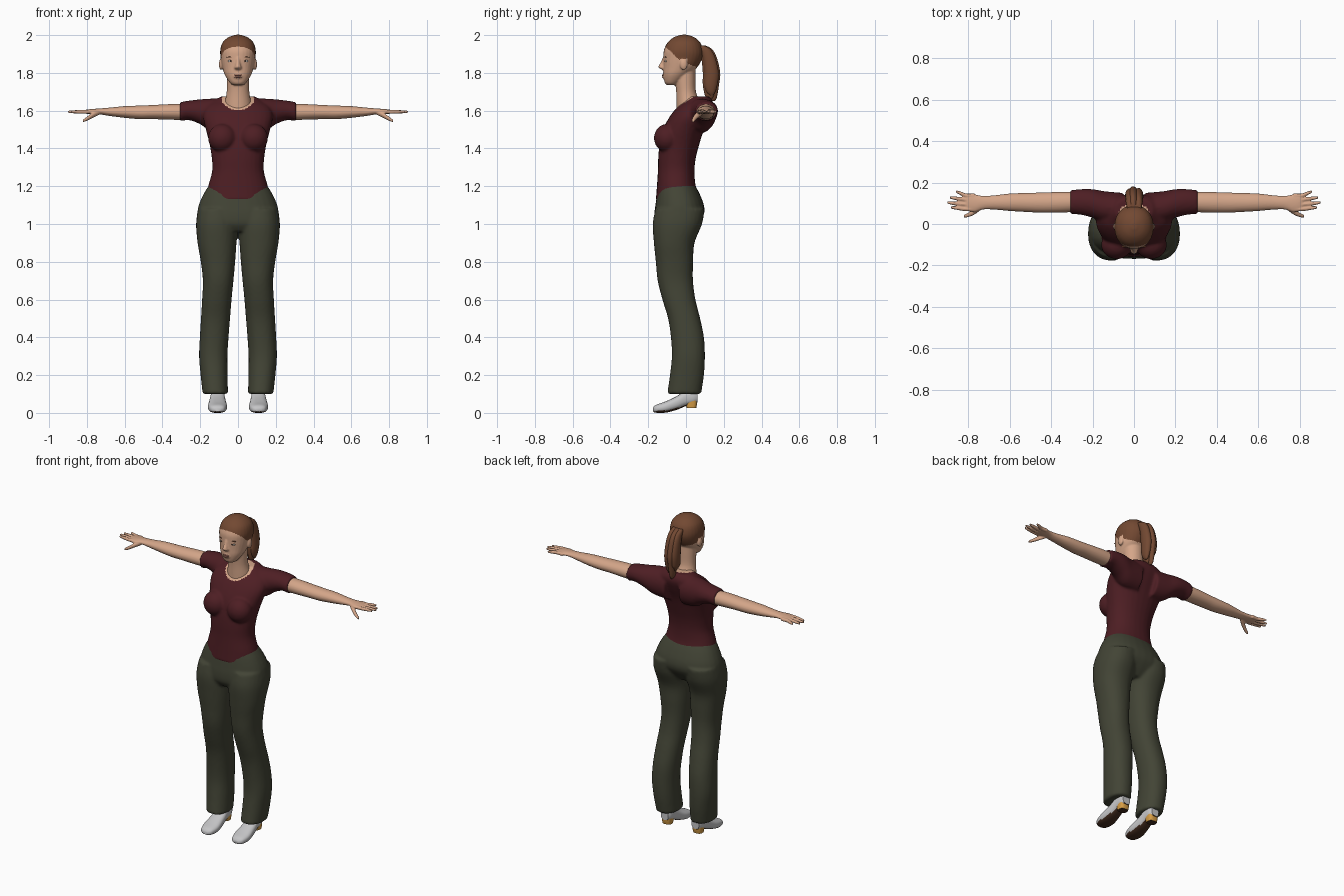
import bpy, bmesh, math
from mathutils import Vector, Matrix

cube = bpy.data.objects.get("Cube")
if cube:
    bpy.data.objects.remove(cube, do_unlink=True)


def material(name, r, g, b):
    m = bpy.data.materials.new(name)
    m.use_nodes = True
    m.diffuse_color = (r, g, b, 1)
    bsdf = m.node_tree.nodes["Principled BSDF"]
    bsdf.inputs["Base Color"].default_value = (r, g, b, 1)
    bsdf.inputs["Roughness"].default_value = 0.8
    return m


SKIN = material("skin", 0.66, 0.38, 0.25)
HAIR = material("brown hair", 0.17, 0.066, 0.032)
SHIRT = material("maroon cloth", 0.075, 0.013, 0.017)
OLIVE = material("olive cloth", 0.055, 0.058, 0.036)
SHOE = material("pale grey leather", 0.56, 0.56, 0.57)
HEEL = material("tan heel", 0.68, 0.34, 0.06)
SOLE = material("dark brown sole", 0.06, 0.026, 0.014)
EYE = material("eye white", 0.5, 0.46, 0.42)
DARK = material("dark iris", 0.04, 0.025, 0.02)
LIP = material("lips", 0.42, 0.17, 0.13)


def smooth_rows(rows, steps=5):
    """Catmull-Rom resampling of the section table."""
    out = []
    for i in range(len(rows) - 1):
        p = [Vector(rows[max(0, min(len(rows) - 1, i + k))]) for k in (-1, 0, 1, 2)]
        for s in range(steps):
            t = s / steps
            out.append(0.5 * (2 * p[1] + (p[2] - p[0]) * t
                              + (2 * p[0] - 5 * p[1] + 4 * p[2] - p[3]) * t * t
                              + (3 * p[1] - p[0] - 3 * p[2] + p[3]) * t ** 3))
    return out + [Vector(rows[-1])]


def loft(bm, axis, rows, mirror=False, power=2.0, sides=28):
    """Rows are (position on axis, low a, high a, low b, high b)."""
    for sign in ((1, -1) if mirror else (1,)):
        rings = []
        for t, a0, a1, b0, b1 in smooth_rows(rows):
            ring = []
            for k in range(sides):
                c, s = math.cos(math.tau * k / sides), math.sin(math.tau * k / sides)
                a = (a0 + a1) / 2 + (a1 - a0) / 2 * math.copysign(abs(c) ** (2 / power), c)
                b = (b0 + b1) / 2 + (b1 - b0) / 2 * math.copysign(abs(s) ** (2 / power), s)
                x, y, z = {"x": (t, a, b), "y": (a, t, b), "z": (a, b, t)}[axis]
                ring.append(bm.verts.new((x * sign, y, z)))
            rings.append(ring)
        for lo, hi in zip(rings, rings[1:]):
            for k in range(sides):
                n = (k + 1) % sides
                bm.faces.new((lo[k], lo[n], hi[n], hi[k]))
        bm.faces.new(rings[0])
        bm.faces.new(rings[-1])


def column(bm, rows, **kw):
    """Upright centred loft; rows are (z, half width, front y, back y)."""
    loft(bm, "z", [(z, -h, h, y0, y1) for z, h, y0, y1 in rows], **kw)


def ball(bm, centre, size, mirror=False):
    for sign in ((1, -1) if mirror else (1,)):
        spot = Vector((centre[0] * sign, centre[1], centre[2]))
        bmesh.ops.create_uvsphere(bm, u_segments=20, v_segments=12, radius=1,
                                  matrix=Matrix.Translation(spot) @ Matrix.Diagonal((*size, 1)))


def finish(name, bm, mats, voxel=0, relax=3, rule=None):
    """Make the object, fuse overlapping volumes, colour faces by rule."""
    bmesh.ops.recalc_face_normals(bm, faces=bm.faces)
    mesh = bpy.data.meshes.new(name)
    bm.to_mesh(mesh)
    bm.free()
    obj = bpy.data.objects.new(name, mesh)
    bpy.context.collection.objects.link(obj)
    if voxel:
        rem = obj.modifiers.new("fuse", "REMESH")
        rem.mode, rem.voxel_size = "VOXEL", voxel
        smo = obj.modifiers.new("relax", "SMOOTH")
        smo.factor, smo.iterations = 0.5, relax
        graph = bpy.context.evaluated_depsgraph_get()
        mesh = bpy.data.meshes.new_from_object(obj.evaluated_get(graph))
        obj.modifiers.clear()
        obj.data = mesh
        mesh.name = name
    mesh.materials.clear()
    for m in mats:
        mesh.materials.append(m)
    mesh.shade_smooth()
    mesh.set_sharp_from_angle(angle=math.radians(50))
    for f in mesh.polygons:
        f.material_index = rule(f.center, f.normal) if rule else 0
    return obj


# Trousers: hips and two legs fused
bm = bmesh.new()
column(bm, [(.96, .13, -.14, .03), (1.0, .205, -.165, .065), (1.05, .215, -.168, .095),
            (1.1, .208, -.162, .095), (1.16, .182, -.153, .072), (1.21, .15, -.143, .045)], power=2.3)
loft(bm, "z", [(.1, .053, .187, -.1, .08), (.2, .055, .198, -.085, .095), (.3, .056, .206, -.075, .1),
               (.4, .05, .202, -.08, .095), (.5, .042, .196, -.095, .075), (.6, .034, .19, -.125, .05),
               (.7, .024, .186, -.15, .037), (.8, .015, .197, -.16, .038), (.9, .008, .214, -.17, .045),
               (1.0, .002, .222, -.176, .085), (1.08, .004, .212, -.162, .098)], mirror=True, power=2.2)
finish("trousers", bm, [OLIVE], voxel=.009)

# Shirt: torso, bust and short sleeves fused, with scooped neckline and uneven hem
bm = bmesh.new()
column(bm, [(1.125, .174, -.16, .08), (1.2, .158, -.154, .052), (1.28, .137, -.149, .045),
            (1.35, .139, -.147, .052), (1.42, .15, -.14, .07), (1.5, .17, -.122, .095),
            (1.57, .185, -.085, .125), (1.62, .17, -.045, .142), (1.65, .13, -.01, .14),
            (1.675, .09, .015, .125)], power=2.2)
ball(bm, (.083, -.1, 1.455), (.076, .07, .075), mirror=True)
loft(bm, "x", [(.05, .0, .15, 1.48, 1.665), (.14, .005, .158, 1.49, 1.664), (.2, .03, .168, 1.528, 1.66),
               (.26, .045, .168, 1.55, 1.653), (.308, .048, .163, 1.543, 1.645)], mirror=True)


def shirt_rule(c, n):
    if c.z > 1.6 and (c.x / .085) ** 2 + ((c.y - .02) / .08) ** 2 < 1:
        return 1
    front_notch = abs(c.x) > .11 and c.y < .02 and c.z < 1.175
    back_notch = abs(c.x) < .05 and c.y > 0 and c.z < 1.16
    return 2 if front_notch or back_notch else 0


finish("shirt", bm, [SHIRT, SKIN, OLIVE], voxel=.008, rule=shirt_rule)

# Arms with palms, fingers and thumbs
bm = bmesh.new()
loft(bm, "x", [(.27, .06, .155, 1.55, 1.635), (.35, .055, .155, 1.552, 1.635), (.45, .055, .152, 1.555, 1.63),
               (.52, .058, .15, 1.555, 1.627), (.6, .063, .147, 1.562, 1.624), (.68, .07, .138, 1.572, 1.616),
               (.73, .07, .136, 1.58, 1.612), (.77, .058, .143, 1.582, 1.609), (.8, .062, .146, 1.583, 1.606),
               (.815, .072, .14, 1.588, 1.602)], mirror=True)
for root, tip, reach in ((.072, .08, .885), (.094, .103, .9), (.117, .128, .89), (.137, .157, .86)):
    path = [(.77, root, .011), (.81, root, .0105), ((.81 + reach) / 2, (root + tip) / 2, .0095), (reach, tip, .006)]
    loft(bm, "x", [(x, y - r, y + r, 1.594 - r, 1.594 + r) for x, y, r in path], mirror=True, sides=12)
thumb = [(.735, .085, 1.592, .014), (.77, .06, 1.575, .014), (.8, .044, 1.557, .011), (.822, .038, 1.545, .007)]
loft(bm, "x", [(x, y - r, y + r, z - r, z + r) for x, y, z, r in thumb], mirror=True, sides=12)
finish("arms", bm, [SKIN], voxel=.004, relax=2)

# Head, neck, nose and ears fused, hair coloured above the hairline
bm = bmesh.new()
column(bm, [(1.58, .075, -.05, .09), (1.64, .07, -.05, .075), (1.7, .06, -.052, .053),
            (1.78, .06, -.06, .05), (1.86, .06, -.06, .05)])
column(bm, [(1.735, .026, -.1, -.05), (1.75, .045, -.113, -.03), (1.79, .07, -.12, .015),
            (1.83, .083, -.12, .06), (1.88, .092, -.12, .087), (1.92, .094, -.117, .09),
            (1.96, .082, -.098, .076), (1.988, .052, -.065, .045), (2.002, .012, -.025, .005)], power=2.15)
column(bm, [(1.815, .012, -.122, -.1), (1.826, .02, -.142, -.1), (1.836, .016, -.146, -.1),
            (1.855, .012, -.134, -.1), (1.885, .01, -.122, -.1)], sides=16)
ball(bm, (.09, -.012, 1.845), (.011, .02, .03), mirror=True)
ball(bm, (0, -.113, 1.783), (.026, .013, .016))


def hair_rule(c, n):
    line = 1.865 + max(0, -.03 - c.y) * .95 - max(0, c.y + .03) * .4
    near_ear = abs(c.x) > .087 and abs(c.y + .012) < .022 and c.z < 1.875
    return 1 if c.z > line and not near_ear else 0


finish("head", bm, [SKIN, HAIR], voxel=.005, relax=2, rule=hair_rule)

# Face details
for name, mat, spot, size, pair in (
        ("eyes", EYE, (.038, -.1045, 1.862), (.016, .008, .007), True),
        ("irises", DARK, (.038, -.109, 1.862), (.007, .005, .0065), True),
        ("eyebrows", HAIR, (.04, -.1075, 1.883), (.02, .006, .003), True),
        ("upper_lip", LIP, (0, -.1215, 1.788), (.022, .006, .0045), False),
        ("lower_lip", LIP, (0, -.1215, 1.778), (.018, .006, .0045), False)):
    bm = bmesh.new()
    ball(bm, spot, size, mirror=pair)
    finish(name, bm, [mat])

# Ponytail of overlapping strands
bm = bmesh.new()
for x, lift, low in ((-.02, -.006, 1.7), (.022, -.004, 1.68), (-.004, .004, 1.65), (.01, -.012, 1.66)):
    strand = [(1.945, .012, .06, .1), (1.925, .018, .075, .135), (1.88, .022, .092, .16), (1.8, .024, .1, .178),
              (1.74, .021, .1, .172), (low + .02, .014, .112, .16), (low, .004, .132, .148)]
    loft(bm, "z", [(z, x - h, x + h, y0 + lift, y1 + lift) for z, h, y0, y1 in strand], sides=14)
finish("ponytail", bm, [HAIR])

# Shoes with dark soles, and their heels
bm = bmesh.new()
loft(bm, "y", [(-.176, .09, .125, .008, .026), (-.16, .07, .147, .001, .042), (-.11, .058, .159, .001, .06),
               (-.05, .064, .153, .016, .088), (0, .07, .146, .036, .12), (.04, .072, .142, .045, .125),
               (.062, .082, .134, .056, .115)], mirror=True, power=2.5)
finish("shoes", bm, [SHOE, SOLE], rule=lambda c, n: int(n.z < -.7))
bm = bmesh.new()
loft(bm, "z", [(.026, .08, .136, .004, .054), (.045, .077, .138, -.002, .058), (.066, .074, .14, -.008, .06)],
     mirror=True, power=3)
finish("shoe_heels", bm, [HEEL, SOLE], rule=lambda c, n: int(n.z < -.7))
